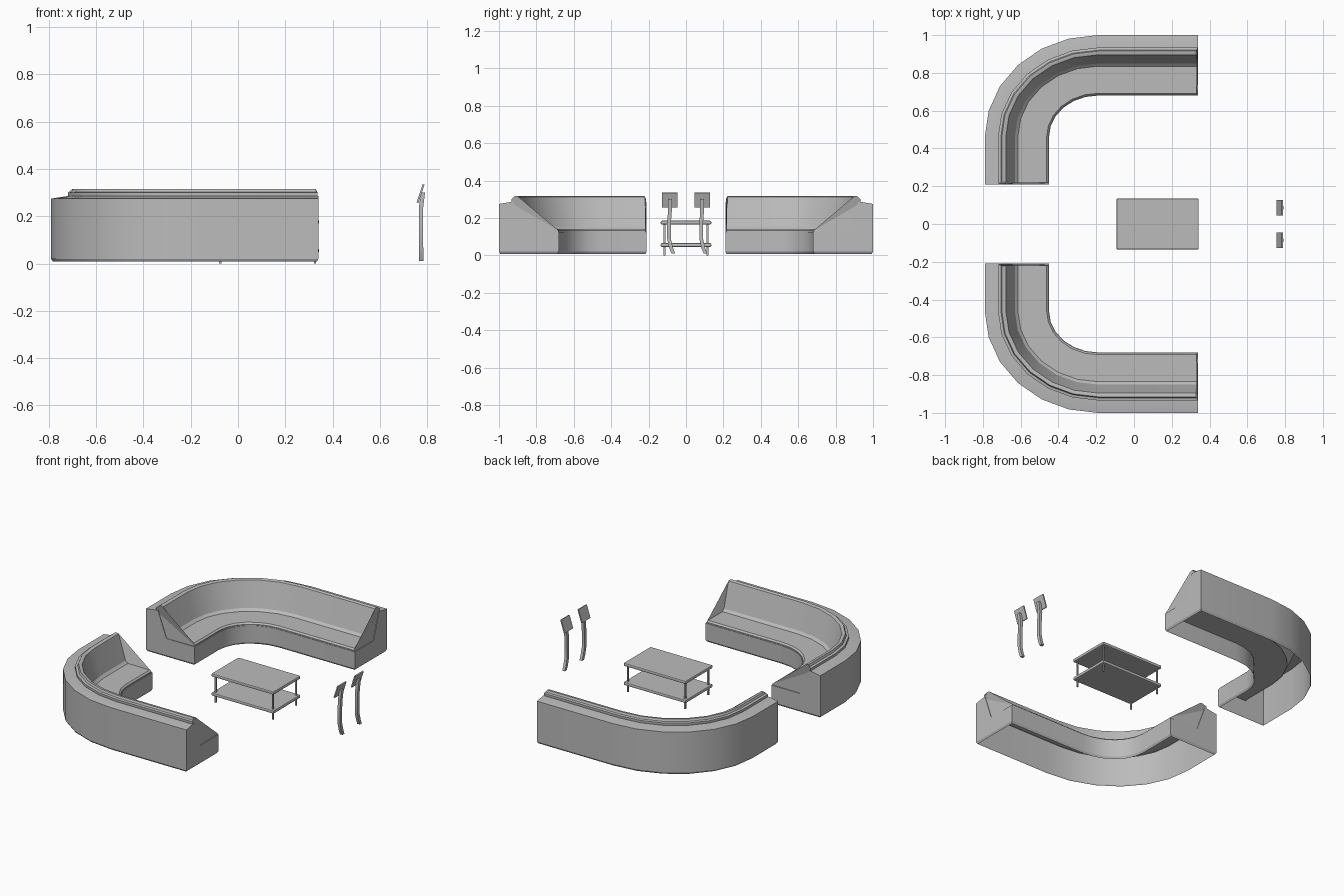
import bpy, bmesh, math
from mathutils import Vector

cube = bpy.data.objects.get("Cube")
if cube:
    bpy.data.objects.remove(cube, do_unlink=True)

grey = bpy.data.materials.new("soft_grey")
GREY = (0.5, 0.5, 0.5, 1)
grey.diffuse_color = GREY
grey.use_nodes = True
grey.node_tree.nodes["Principled BSDF"].inputs["Base Color"].default_value = GREY


def finish(bm, name, smooth=False):
    bmesh.ops.recalc_face_normals(bm, faces=bm.faces)
    mesh = bpy.data.meshes.new(name)
    bm.to_mesh(mesh)
    bm.free()
    mesh.materials.append(grey)
    obj = bpy.data.objects.new(name, mesh)
    bpy.context.collection.objects.link(obj)
    if smooth:
        bpy.ops.object.select_all(action='DESELECT')
        obj.select_set(True)
        bpy.context.view_layer.objects.active = obj
        bpy.ops.object.shade_smooth_by_angle(angle=math.radians(30))
    return obj


def box(name, center, size, bevel=0.0):
    bm = bmesh.new()
    bmesh.ops.create_cube(bm, size=1)
    for v in bm.verts:
        v.co = Vector(a * b for a, b in zip(v.co, size))
    if bevel:
        bmesh.ops.bevel(bm, geom=bm.edges[:], offset=bevel, segments=2, affect='EDGES', profile=0.5)
    obj = finish(bm, name)
    obj.location = center
    return obj


# Path of a sofa: straight, quarter ellipse, straight; w is depth from the back
def sofa_path(w, inset, segments=6):
    t = w / 0.32
    rx, ry = 0.60 - 0.34 * t, 0.54 - 0.32 * t
    cx, cy = -0.19, 0.46
    pts = [(cx - rx, 0.21 + inset)]
    for i in range(segments + 1):
        a = math.pi / 2 * i / segments
        pts.append((cx - rx * math.cos(a), cy + ry * math.sin(a)))
    pts.append((0.34 - inset, cy + ry))
    return pts


# Sweep a profile of (depth, height, end inset) along the path
def sweep(name, profile, side):
    bm = bmesh.new()
    rows = [[bm.verts.new((x, side * y, z)) for x, y in sofa_path(w, e)] for w, z, e in profile]
    for a, b in zip(rows, rows[1:]):
        for i in range(len(a) - 1):
            bm.faces.new((a[i], a[i + 1], b[i + 1], b[i]))
    for end in (0, -1):
        col = [r[end] for r in rows]
        bm.faces.new(col[1:-1])
        bm.faces.new((col[0], col[1], col[-2], col[-1]))
    return finish(bm, name, True)


# Open-bottomed base with a thin tucked-in lower edge
frame = [(0.313, 0.008, 0.007), (0.32, 0.02, 0), (0.32, 0.125, 0), (0.135, 0.125, 0),
         (0.08, 0.285, 0), (0.06, 0.285, 0), (0, 0.275, 0), (0, 0.02, 0), (0.007, 0.008, 0.007)]
# Seat and backrest padding, set in from the ends
padding = [(0.317, 0.12, 0.006), (0.317, 0.132, 0.006), (0.308, 0.141, 0.01), (0.165, 0.141, 0.01),
           (0.15, 0.155, 0.01), (0.105, 0.312, 0.01), (0.098, 0.316, 0.012), (0.085, 0.316, 0.012),
           (0.08, 0.303, 0.005), (0.066, 0.300, 0.003), (0.066, 0.28, 0.003), (0.135, 0.12, 0.003)]

for side, label in ((1, "back"), (-1, "front")):
    sweep(label + "_sofa_base", frame, side)
    sweep(label + "_sofa_padding", padding, side)

# Two-tier table
for z, label in ((0.175, "table_top"), (0.055, "table_shelf")):
    box(label, (0.125, 0, z), (0.435, 0.27, 0.02), 0.006)
for x in (-0.075, 0.325):
    for y in (-0.115, 0.115):
        box("table_leg", (x, y, 0.088), (0.009, 0.009, 0.176))


# Bent strip post with a tilted square plate
def stand(y0):
    bm = bmesh.new()
    path = [(0.775, 0.018, 0.01), (0.775, 0.006, 0.04), (0.774, -0.005, 0.09),
            (0.774, -0.005, 0.17), (0.774, 0, 0.235), (0.782, 0, 0.30)]
    rings = [[bm.verts.new((x + dx, y0 + y + dy, z)) for dx, dy in
              ((-0.009, -0.01), (0.009, -0.01), (0.009, 0.01), (-0.009, 0.01))] for x, y, z in path]
    for a, b in zip(rings, rings[1:]):
        for i in range(4):
            j = (i + 1) % 4
            bm.faces.new((a[i], a[j], b[j], b[i]))
    bm.faces.new(rings[0])
    bm.faces.new(rings[-1])
    finish(bm, "stand_post", True)
    plate = box("stand_plate", (0.772, y0, 0.296), (0.008, 0.083, 0.082))
    plate.rotation_euler.y = math.radians(18)


for y in (-0.086, 0.086):
    stand(y)
